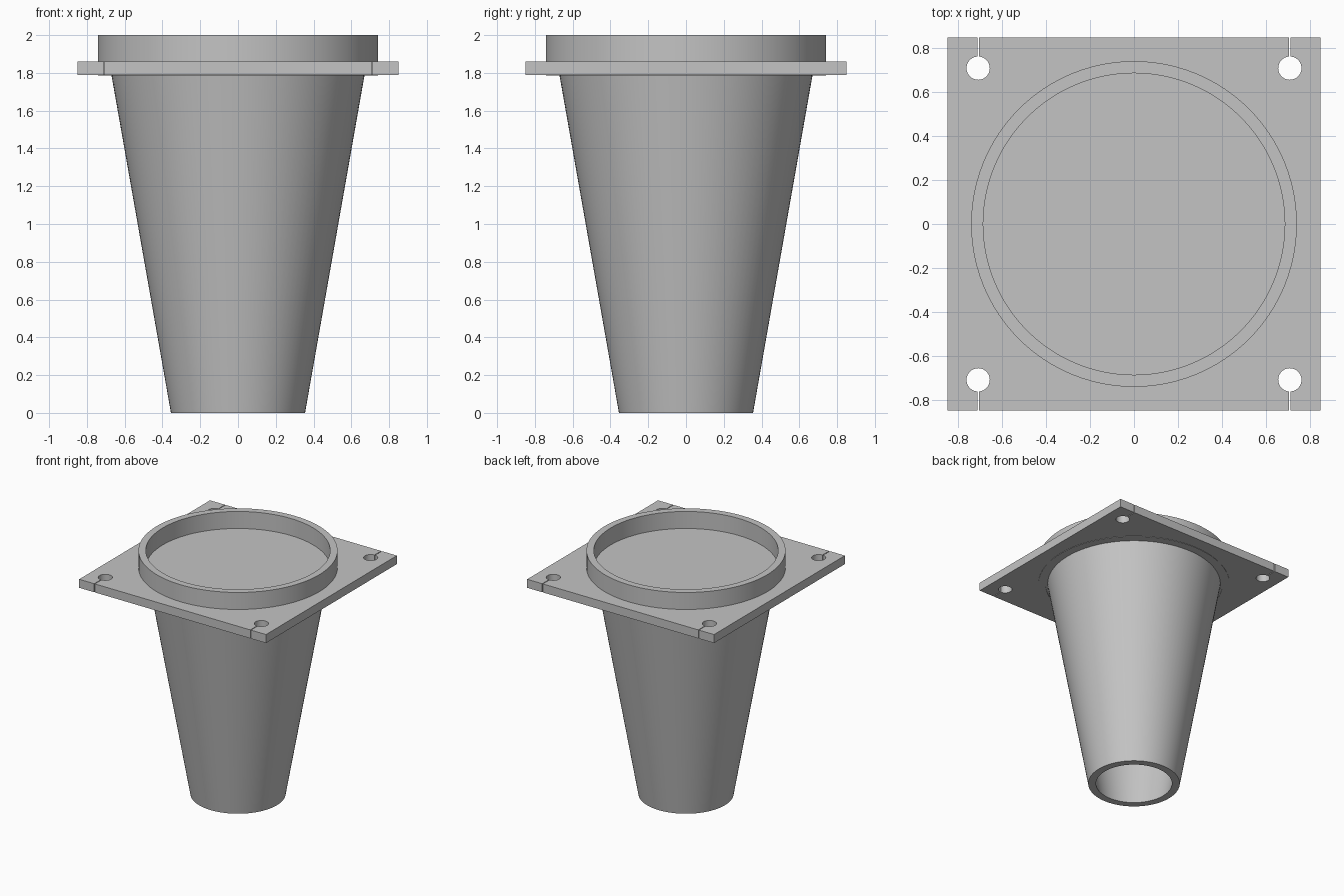
import bpy, bmesh
from math import pi, sin, cos, sqrt, radians

cube = bpy.data.objects.get("Cube")
if cube:
    bpy.data.objects.remove(cube, do_unlink=True)

grey = bpy.data.materials.new("plain grey")
grey.use_nodes = True
colour = (0.55, 0.55, 0.55, 1)
grey.diffuse_color = colour
grey.node_tree.nodes["Principled BSDF"].inputs["Base Color"].default_value = colour

SEGMENTS = 96
PLATE_BOTTOM, PLATE_TOP, TOP = 1.79, 1.86, 2.0


def finish(name, bm):
    bmesh.ops.recalc_face_normals(bm, faces=bm.faces[:])
    mesh = bpy.data.meshes.new(name)
    bm.to_mesh(mesh)
    bm.free()
    mesh.materials.append(grey)
    obj = bpy.data.objects.new(name, mesh)
    bpy.context.collection.objects.link(obj)
    bpy.ops.object.select_all(action='DESELECT')
    obj.select_set(True)
    bpy.context.view_layer.objects.active = obj
    bpy.ops.object.shade_smooth_by_angle(angle=radians(30))
    return obj


def revolve(name, profile):
    """Spin a closed (radius, height) profile about the z axis."""
    bm = bmesh.new()
    verts = [bm.verts.new((r, 0, z)) for r, z in profile]
    edges = [bm.edges.new((v, verts[(i + 1) % len(verts)])) for i, v in enumerate(verts)]
    bmesh.ops.spin(bm, geom=verts + edges, cent=(0, 0, 0), axis=(0, 0, 1),
                   angle=2 * pi, steps=SEGMENTS, use_merge=True)
    bmesh.ops.remove_doubles(bm, verts=bm.verts[:], dist=1e-5)
    return finish(name, bm)


def slotted_hole(x, half, centre, radius, slit):
    """Outline of a hole joined to the front edge by a thin slit, left to right."""
    start = -pi / 2 - slit / radius
    sweep = 2 * pi - 2 * slit / radius
    steps = 32
    ring = [(x + radius * cos(start - sweep * i / steps),
             -centre + radius * sin(start - sweep * i / steps)) for i in range(steps + 1)]
    return [(x - slit, -half)] + ring + [(x + slit, -half)]


# Square flange plate with four slotted bolt holes
half, bolt = 0.85, 0.71
front = [(-half, -half)]
for x in (-bolt, bolt):
    front += slotted_hole(x, half, bolt, 0.053, 0.003)
front.append((half, -half))
outline = front + [(-x, -y) for x, y in front]
bm = bmesh.new()
face = bm.faces.new([bm.verts.new((x, y, PLATE_BOTTOM)) for x, y in outline])
side = bmesh.ops.extrude_face_region(bm, geom=[face], use_keep_orig=True)
for v in side["geom"]:
    if isinstance(v, bmesh.types.BMVert):
        v.co.z = PLATE_TOP
bmesh.ops.triangulate(bm, faces=[f for f in bm.faces if len(f.verts) > 4])
finish("flange_plate", bm)

# Round collar passing through the plate
revolve("collar", [(0.742, PLATE_BOTTOM - 0.003), (0.742, TOP),
                   (0.687, TOP), (0.687, PLATE_BOTTOM - 0.003)])

# Hollow tapered funnel, open at the foot
revolve("funnel", [(0.355, 0), (0.672, PLATE_BOTTOM + 0.01),
                   (0.615, PLATE_BOTTOM + 0.01), (0.295, 0)])
